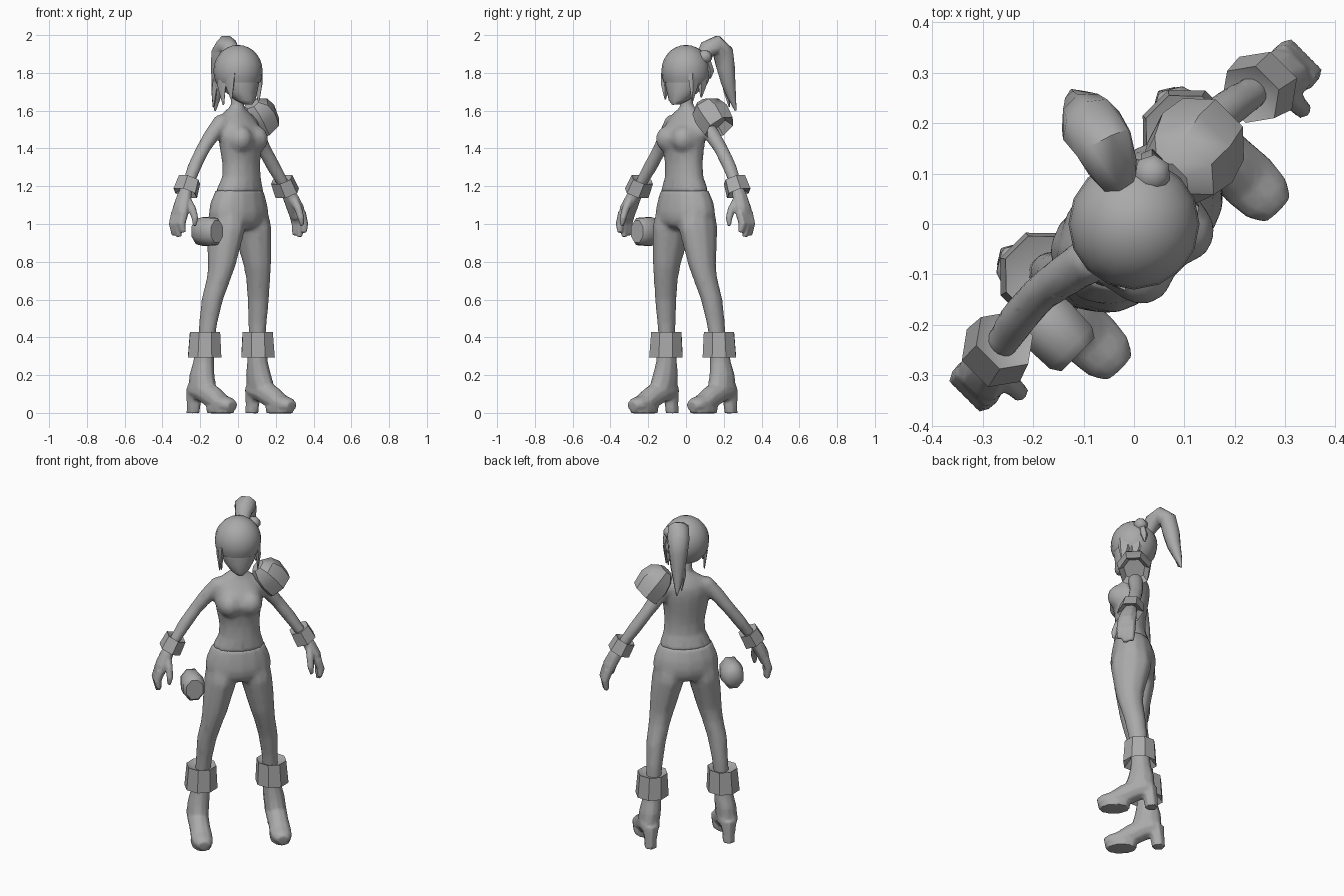
import bpy, bmesh, math
from mathutils import Vector, Matrix

mat = bpy.data.materials.new("plain_grey")
mat.diffuse_color = (0.4, 0.4, 0.4, 1)
TURN = Matrix.Rotation(math.radians(45), 4, 'Z')  # the figure faces +x -y
parts = []


def finish(name, bm, angle=45):
    bmesh.ops.recalc_face_normals(bm, faces=bm.faces)
    bm.transform(TURN)
    me = bpy.data.meshes.new(name)
    bm.to_mesh(me)
    bm.free()
    me.materials.append(mat)
    ob = bpy.data.objects.new(name, me)
    bpy.context.collection.objects.link(ob)
    parts.append((ob, angle))
    return ob


def tube(name, rings, n=8, axis=None, s=1, angle=45):
    """Loft elliptical rings (x, y, z, radius_u, radius_v) along a path."""
    bm = bmesh.new()
    pts = [Vector((r[0] * s, r[1], r[2])) for r in rings]
    loops = []
    for i, r in enumerate(rings):
        if axis:
            t = Vector((axis[0] * s, axis[1], axis[2])).normalized()
        else:
            t = (pts[min(i + 1, len(pts) - 1)] - pts[max(i - 1, 0)]).normalized()
        u = Vector((1, 0, 0))
        u = (u - t * u.dot(t)).normalized()
        v = t.cross(u)
        loops.append([bm.verts.new(pts[i] + u * r[3] * math.cos(a) + v * r[4] * math.sin(a))
                      for a in (2 * math.pi * (k + 0.5) / n for k in range(n))])
    for a, b in zip(loops, loops[1:]):
        for k in range(n):
            bm.faces.new((a[k], a[(k + 1) % n], b[(k + 1) % n], b[k]))
    bm.faces.new(loops[0])
    bm.faces.new(loops[-1])
    return finish(name, bm, angle)


def ball(name, loc, size, seg=10, rows=7, keep=None):
    bm = bmesh.new()
    bmesh.ops.create_uvsphere(bm, u_segments=seg, v_segments=rows, radius=1)
    bm.transform(Matrix.Translation(loc) @ Matrix.Diagonal((*size, 1)))
    if keep:
        bad = [f for f in bm.faces if not keep(f.calc_center_median())]
        bmesh.ops.delete(bm, geom=bad, context='FACES')
    return finish(name, bm, 60)


def fuse(name, obs, voxel, smooth, ratio, angle=60):
    """Melt overlapping parts into one continuous skin."""
    bm = bmesh.new()
    for ob in obs:
        bm.from_mesh(ob.data)
        parts[:] = [p for p in parts if p[0] != ob]
        bpy.data.objects.remove(ob)
    bm.transform(TURN.inverted())
    ob = finish(name, bm, angle)
    rem = ob.modifiers.new("skin", 'REMESH')
    rem.mode, rem.voxel_size = 'VOXEL', voxel
    smo = ob.modifiers.new("soften", 'SMOOTH')
    smo.factor, smo.iterations = 0.5, smooth
    ob.modifiers.new("reduce", 'DECIMATE').ratio = ratio
    me = bpy.data.meshes.new_from_object(ob.evaluated_get(bpy.context.evaluated_depsgraph_get()))
    ob.modifiers.clear()
    me.materials.clear()
    me.materials.append(mat)
    ob.data = me


Z = (0, 0, 1)
SIDES = ((-1, "right"), (1, "left"))

# Torso, neck, bust and arms
top = [tube("shirt", [(0, -.01, 1.165, .15, .105), (.006, -.02, 1.25, .117, .086),
                      (.004, -.02, 1.32, .114, .085), (0, -.02, 1.39, .124, .093),
                      (0, -.025, 1.45, .135, .108), (0, -.01, 1.5, .132, .098),
                      (0, .005, 1.545, .122, .08), (0, .01, 1.585, .092, .057),
                      (0, .01, 1.615, .047, .044)], 14, Z),
       tube("neck", [(0, .01, 1.59, .044, .044), (0, .005, 1.63, .036, .037),
                     (0, 0, 1.71, .036, .038)], 8, Z)]
for s, side in SIDES:
    top.append(ball("bust", (s * .058, -.07, 1.45), (.067, .074, .073), 12, 9))
    top.append(tube("arm", [(.05, .01, 1.565, .03, .04), (.113, .013, 1.54, .045, .048),
                            (.172, .025, 1.47, .043, .044), (.23, .034, 1.395, .037, .04),
                            (.295, .03, 1.305, .037, .04), (.365, .015, 1.2, .03, .034)], 8, s=s))
fuse("shirt_and_arms", top, .012, 6, .3)

# Hips and legs
low = [tube("hips", [(0, -.005, .972, .06, .07), (0, -.005, .99, .135, .108),
                     (0, -.005, 1.02, .178, .122), (0, -.005, 1.06, .186, .127),
                     (0, -.005, 1.11, .176, .121), (0, -.01, 1.178, .148, .104)], 14, Z)]
for s, side in SIDES:
    low.append(tube("leg", [(.08, -.005, 1.09, .05, .06), (.09, -.005, 1.04, .088, .108),
                            (.097, -.007, .98, .092, .116), (.116, -.01, .88, .082, .097),
                            (.133, -.012, .78, .07, .078), (.148, -.003, .71, .061, .069),
                            (.172, .02, .6, .055, .061), (.184, .038, .48, .046, .054),
                            (.192, .048, .36, .042, .045)], 10, Z, s))
fuse("trousers", low, .012, 6, .3)

# Head and hair
tube("head", [(0, -.075, 1.632, .02, .022), (0, -.055, 1.655, .052, .053),
              (0, -.025, 1.7, .087, .082), (0, -.01, 1.75, .105, .105),
              (0, 0, 1.82, .108, .11), (0, 0, 1.88, .085, .09)], 12, Z, angle=60)
ball("hair_cap", (0, 0, 1.81), (.13, .13, .138), 16, 14,
     lambda c: c.z > (1.755 if c.y < -.03 else 1.70))
for x, y, end, name in ((-.1, .015, 1.63, "right_back_lock"), (-.1, -.045, 1.66, "right_front_lock"),
                        (.1, .02, 1.67, "left_back_lock"), (.1, -.045, 1.65, "left_front_lock")):
    tube(name, [(x, y, 1.8, .018, .038), (x * 1.06, y, 1.74, .014, .034),
                (x * 1.02, y - .008, end, .003, .005)], 5, Z)
tube("ponytail", [(.035, .075, 1.865, .035, .035), (.05, .11, 1.925, .05, .048),
                  (.07, .155, 1.948, .062, .052), (.078, .198, 1.91, .064, .052),
                  (.082, .215, 1.83, .054, .05), (.086, .23, 1.75, .042, .04),
                  (.09, .25, 1.68, .027, .026), (.1, .272, 1.6, .004, .006)], 8, angle=60)
tube("ponytail_side_lock", [(.072, .225, 1.78, .03, .025), (.065, .24, 1.7, .022, .018),
                            (.07, .255, 1.62, .003, .004)], 5, Z)
ball("hair_bobble", (.096, .045, 1.885), (.04, .04, .037), 7, 5)
tube("hair_leaf", [(.1, .055, 1.87, .02, .02), (.115, .065, 1.81, .02, .025),
                   (.11, .07, 1.77, .004, .004)], 5, Z)

for s, side in SIDES:
    # Hands
    tube(side + "_wrist_cuff", [(.368, .014, 1.185, .035, .04), (.382, .013, 1.163, .066, .074),
                                (.345, .018, 1.235, .06, .066), (.35, .018, 1.225, .035, .04)],
         6, (-.45, 0, .89), s, 30)
    hand = [tube("palm", [(.365, .015, 1.2, .028, .034), (.4, .006, 1.14, .036, .047),
                          (.43, -.002, 1.08, .036, .055), (.445, -.005, 1.03, .027, .052)], 8, s=s),
            tube("thumb", [(.4, -.015, 1.13, .024, .026), (.397, -.055, 1.08, .022, .022),
                           (.397, -.075, 1.03, .019, .019), (.402, -.078, .99, .01, .01)], 6, s=s)]
    for y, end in ((-.036, .955), (-.004, .932), (.028, .94)):
        hand.append(tube("finger", [(.44, y, 1.06, .026, .023), (.46, y, 1.0, .024, .022),
                                    (.452, y - .005, end, .015, .018)], 6, s=s))
    fuse(side + "_hand", hand, .006, 3, .2)

    # Boots
    tube(side + "_boot_cuff", [(.2, .05, .34, .055, .058), (.2, .05, .294, .094, .097),
                               (.197, .05, .428, .084, .088), (.196, .05, .41, .045, .045)],
         8, Z, s, 30)
    boot = [tube("shaft", [(.195, .05, .38, .046, .05), (.202, .056, .27, .053, .058),
                           (.212, .058, .2, .06, .074), (.218, .05, .14, .06, .085),
                           (.22, .04, .1, .045, .075)], 10, Z, s),
            tube("foot", [(.219, .13, .13, .035, .035), (.219, .095, .128, .057, .057),
                          (.22, .03, .115, .06, .062), (.221, -.04, .08, .058, .06),
                          (.222, -.1, .05, .062, .048), (.222, -.15, .042, .056, .041),
                          (.222, -.182, .036, .036, .028)], 10, s=s),
            tube("sole", [(.222, -.09, -.002, .056, .085), (.222, -.09, .03, .06, .09)], 10, Z, s),
            tube("heel", [(.22, .116, -.002, .036, .038), (.22, .112, .05, .038, .04),
                          (.219, .095, .13, .054, .055)], 6, Z, s)]
    fuse(side + "_boot", boot, .008, 3, .25, 40)

# Shoulder guard on the left arm
tube("shoulder_guard", [(.112, .01, 1.638, .04, .045), (.14, .012, 1.615, .08, .085),
                        (.18, .018, 1.572, .098, .1), (.23, .022, 1.508, .09, .088),
                        (.205, .02, 1.54, .06, .06)], 7, (.68, 0, -.73), angle=35)

# Hip pouch
tube("hip_pouch", [(-.262, -.105, .96, .05, .062), (-.262, -.085, .96, .064, .078),
                   (-.262, -.02, .96, .067, .082), (-.262, .03, .96, .06, .072),
                   (-.262, .055, .96, .035, .04)], 8, (0, 1, 0), angle=50)

# Smooth shading with sharp edges kept
for ob, angle in parts:
    bpy.ops.object.select_all(action='DESELECT')
    ob.select_set(True)
    bpy.context.view_layer.objects.active = ob
    bpy.ops.object.shade_smooth_by_angle(angle=math.radians(angle))
